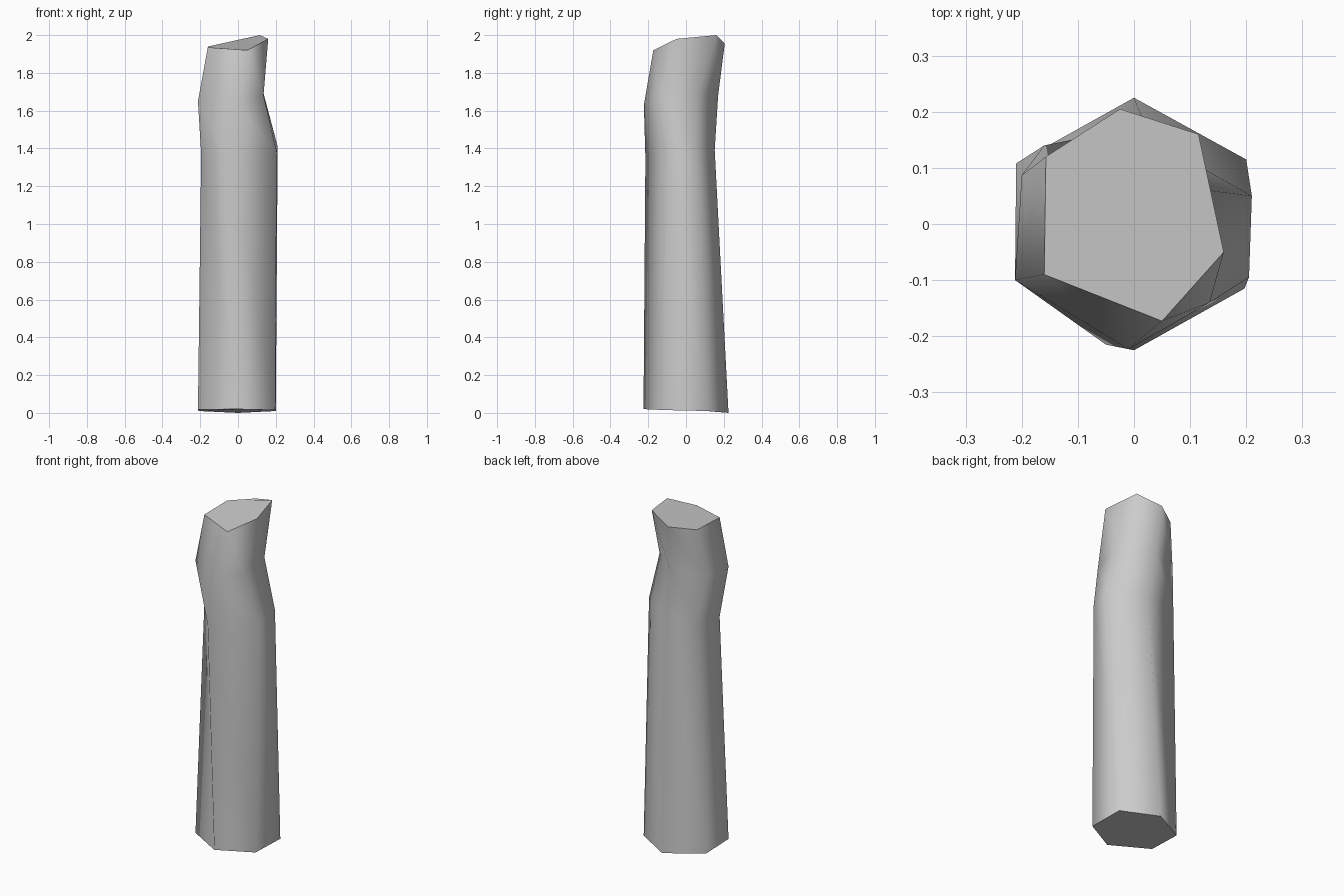
import bpy, bmesh, math

if "Cube" in bpy.data.objects:
    bpy.data.objects.remove(bpy.data.objects["Cube"])

# Twisted six-sided cross-sections, bottom to top
# (order: back, right back, right front, front, left front, left back)
rings = [
    [(0, .225, .0), (.2, .115, .01), (.197, -.115, .015),
     (0, -.225, .02), (-.212, -.1, .018), (-.21, .108, .01)],
    [(.03, .152, 1.39), (.21, .05, 1.41), (.205, -.095, 1.38),
     (-.05, -.215, 1.35), (-.195, -.04, 1.37), (-.16, .14, 1.38)],
    [(-.012, .17, 1.68), (.133, .06, 1.7), (.135, -.14, 1.68),
     (-.01, -.223, 1.63), (-.212, -.1, 1.65), (-.2, .087, 1.66)],
    [(-.025, .205, 1.955), (.115, .16, 2.0), (.16, -.05, 1.98),
     (.05, -.173, 1.92), (-.16, -.09, 1.935), (-.157, .12, 1.94)],
]

# Post: bridge the rings and close both ends
bm = bmesh.new()
loops = [[bm.verts.new(p) for p in ring] for ring in rings]
for low, high in zip(loops, loops[1:]):
    for i in range(6):
        j = (i + 1) % 6
        bm.faces.new((low[i], low[j], high[j], high[i]))
bm.faces.new(loops[0])
bm.faces.new(loops[-1])
bmesh.ops.recalc_face_normals(bm, faces=bm.faces[:])

mesh = bpy.data.meshes.new("wooden_post")
bm.to_mesh(mesh)
bm.free()
post = bpy.data.objects.new("wooden_post", mesh)
bpy.context.collection.objects.link(post)

# Soft sides, crisp ends
bpy.context.view_layer.objects.active = post
post.select_set(True)
bpy.ops.object.shade_smooth_by_angle(angle=math.radians(68))
